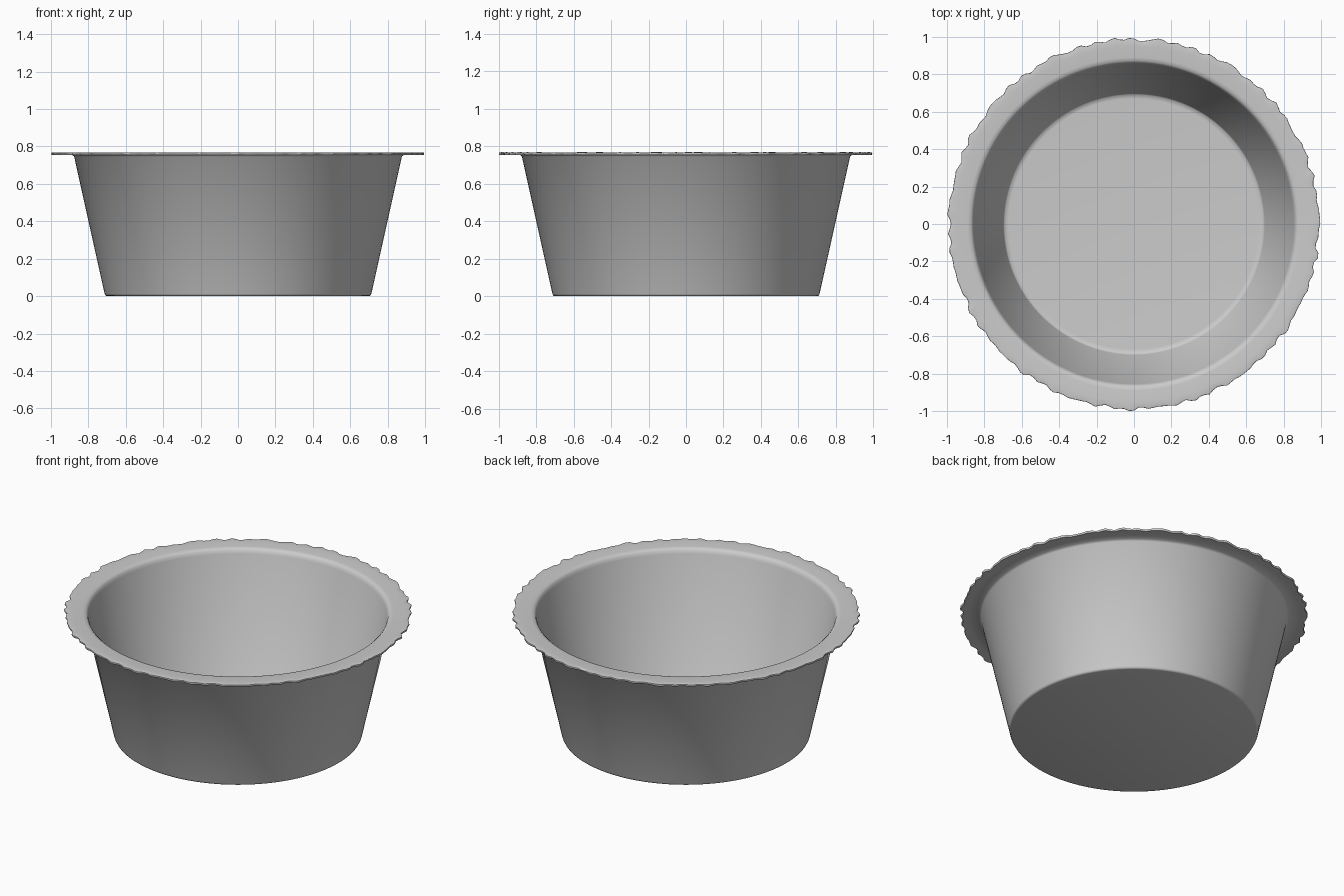
import bpy, bmesh, math, random

cube = bpy.data.objects.get("Cube")
if cube:
    bpy.data.objects.remove(cube)

random.seed(4)
SEGMENTS = 240

foil = bpy.data.materials.new("plain_grey")
foil.use_nodes = True
grey = (0.6, 0.6, 0.6, 1)
foil.diffuse_color = grey
foil.node_tree.nodes["Principled BSDF"].inputs["Base Color"].default_value = grey

# Uneven crimp of the rim: a few random waves, running from 0 (dip) to 1 (peak)
waves = [(n, random.uniform(0.5, 1), random.uniform(0, math.tau)) for n in (19, 31, 43, 58, 71)]


def crimp(angle):
    total = sum(a * math.sin(n * angle + p) for n, a, p in waves)
    return max(0, min(1, 0.5 + total / 4))


# Closed wall section, from the floor inside, over the rim, to the underside:
# radius, height, share of the crimp
PROFILE = [
    (0.67, 0.010, 0), (0.692, 0.012, 0), (0.699, 0.022, 0),
    (0.855, 0.735, 0), (0.862, 0.754, 0), (0.872, 0.763, 0), (0.89, 0.766, 0),
    (0.95, 0.766, 0), (0.972, 0.769, 0.6), (0.978, 0.767, 1),
    (0.979, 0.760, 1), (0.976, 0.754, 1), (0.95, 0.756, 0),
    (0.888, 0.756, 0), (0.876, 0.746, 0),
    (0.713, 0.012, 0), (0.709, 0.003, 0), (0.70, 0, 0),
]

bm = bmesh.new()
rings = []
for radius, height, share in PROFILE:
    ring = []
    for i in range(SEGMENTS):
        a = math.tau * i / SEGMENTS
        c = crimp(a)
        r = radius + 0.021 * share * c
        z = height - 0.003 * share * (1 - c) if height > 0.762 else height
        ring.append(bm.verts.new((r * math.cos(a), r * math.sin(a), z)))
    rings.append(ring)

# Wall and rim
for lower, upper in zip(rings, rings[1:]):
    for i in range(SEGMENTS):
        j = (i + 1) % SEGMENTS
        bm.faces.new((lower[i], upper[i], upper[j], lower[j]))
# Floor inside and underside
bm.faces.new(rings[0])
bm.faces.new(list(reversed(rings[-1])))
bmesh.ops.recalc_face_normals(bm, faces=bm.faces)

mesh = bpy.data.meshes.new("baking_cup")
bm.to_mesh(mesh)
bm.free()
mesh.materials.append(foil)
cup = bpy.data.objects.new("baking_cup", mesh)
bpy.context.collection.objects.link(cup)

bpy.ops.object.select_all(action="DESELECT")
cup.select_set(True)
bpy.context.view_layer.objects.active = cup
bpy.ops.object.shade_smooth_by_angle(angle=math.radians(50))
